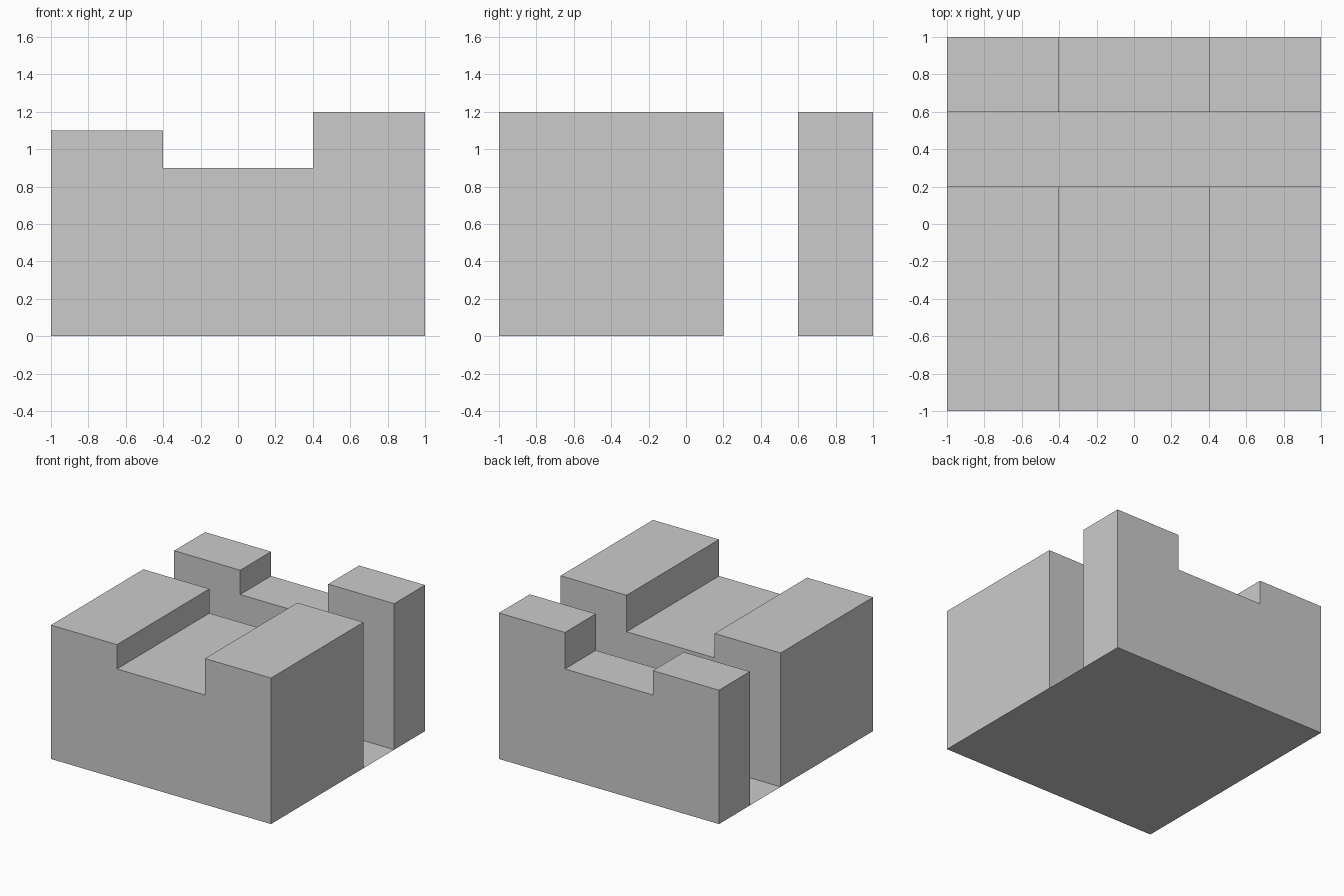
import bpy
import bmesh

if "Cube" in bpy.data.objects:
    bpy.data.objects.remove(bpy.data.objects["Cube"])

# Stepped front outline (x, z): low left shoulder, channel, taller right shoulder
PROFILE = [(-1, 0), (1, 0), (1, 1.2), (0.4, 1.2), (0.4, 0.9),
           (-0.4, 0.9), (-0.4, 1.1), (-1, 1.1)]


def make_object(name, bm):
    mesh = bpy.data.meshes.new(name)
    bm.to_mesh(mesh)
    bm.free()
    obj = bpy.data.objects.new(name, mesh)
    bpy.context.collection.objects.link(obj)
    return obj


def stepped_block(name, y0, y1):
    bm = bmesh.new()
    face = bm.faces.new([bm.verts.new((x, y0, z)) for x, z in PROFILE])
    ext = bmesh.ops.extrude_face_region(bm, geom=[face], use_keep_orig=True)
    verts = [g for g in ext["geom"] if isinstance(g, bmesh.types.BMVert)]
    bmesh.ops.translate(bm, verts=verts, vec=(0, y1 - y0, 0))
    bmesh.ops.recalc_face_normals(bm, faces=bm.faces)
    return make_object(name, bm)


# Two blocks either side of the cross slot
stepped_block("front_block", -1.0, 0.2)
stepped_block("rear_block", 0.6, 1.0)

# Paper-thin floor of the slot, joining the blocks at ground level
bm = bmesh.new()
bm.faces.new([bm.verts.new((x, y, 0))
              for x, y in [(-1, 0.2), (1, 0.2), (1, 0.6), (-1, 0.6)]])
make_object("slot_floor", bm)
